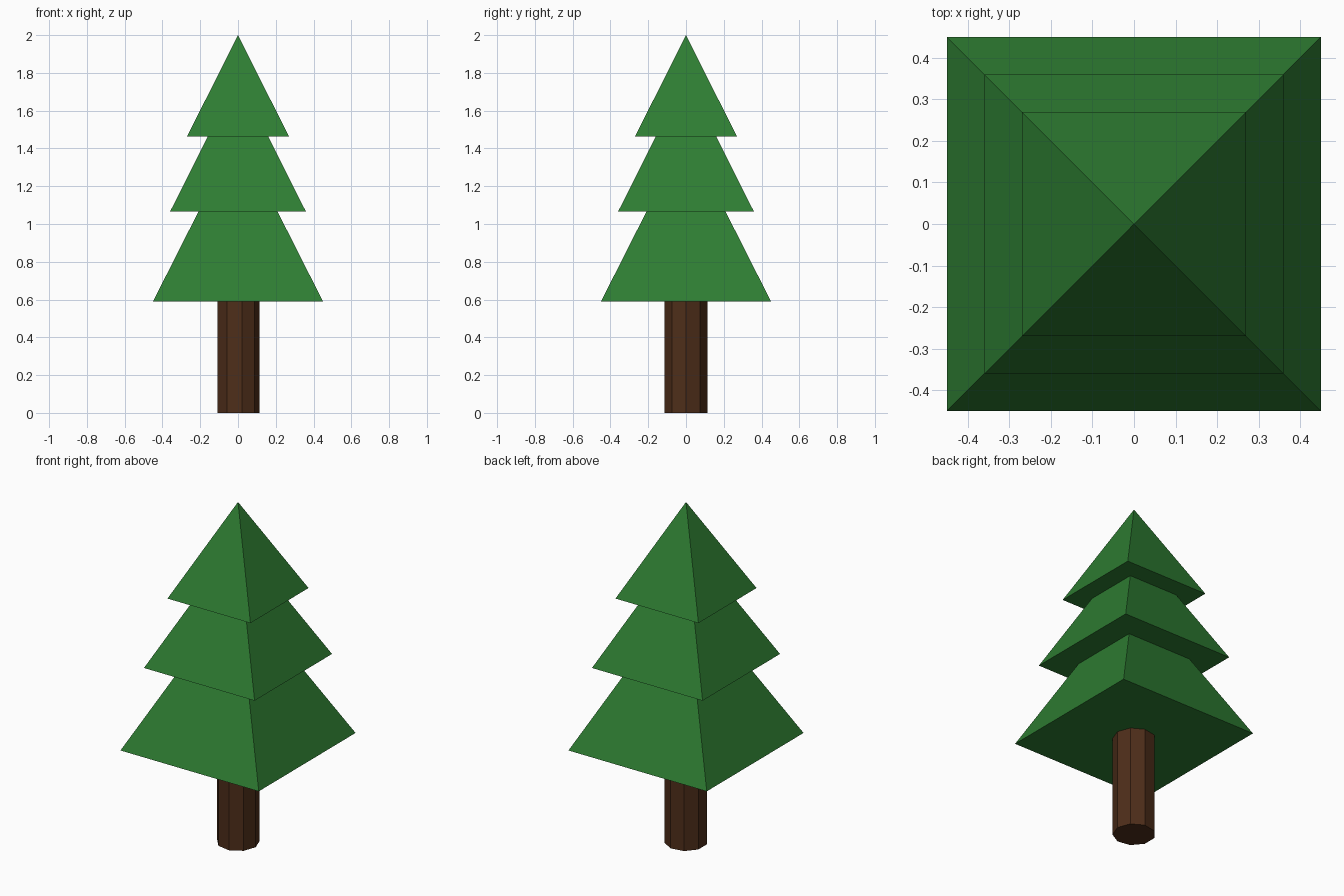
import bpy
import math

if "Cube" in bpy.data.objects:
    bpy.data.objects.remove(bpy.data.objects["Cube"])


def material(name, rgb):
    mat = bpy.data.materials.new(name)
    mat.diffuse_color = (*rgb, 1.0)
    mat.use_nodes = True
    mat.node_tree.nodes["Principled BSDF"].inputs["Base Color"].default_value = mat.diffuse_color
    return mat


green = material("needle_green", (0.027, 0.205, 0.032))
brown = material("bark_brown", (0.076, 0.027, 0.010))

# Trunk: nine-sided prism with one corner facing +x, running just into the foliage
TRUNK_TOP = 0.62
bpy.ops.mesh.primitive_cylinder_add(
    vertices=9, radius=0.115, depth=TRUNK_TOP,
    location=(0, 0, TRUNK_TOP / 2), rotation=(0, 0, -math.pi / 2))
trunk = bpy.context.object
trunk.name = "trunk"
trunk.data.materials.append(brown)

# Foliage: three stacked square pyramids (name, base height, half width, tip height)
tiers = [
    ("lower_foliage", 0.59, 0.45, 1.48),
    ("middle_foliage", 1.065, 0.36, 1.78),
    ("upper_foliage", 1.463, 0.27, 2.0),
]
for name, base, half, tip in tiers:
    bpy.ops.mesh.primitive_cone_add(
        vertices=4, radius1=half * math.sqrt(2), radius2=0, depth=tip - base,
        location=(0, 0, (base + tip) / 2), rotation=(0, 0, math.pi / 4))
    tier = bpy.context.object
    tier.name = name
    tier.data.materials.append(green)
